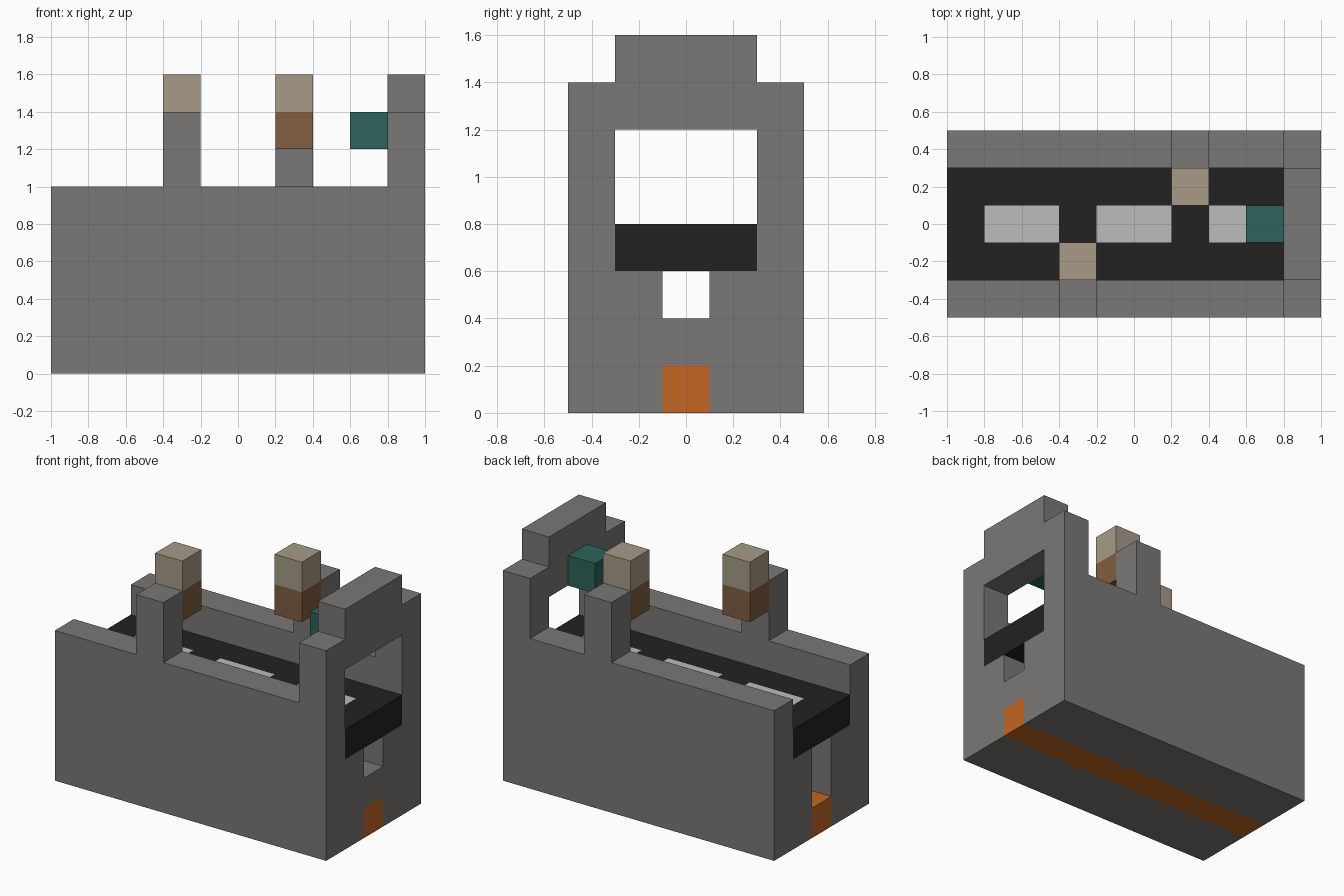
import bpy, bmesh
from mathutils import Vector

if "Cube" in bpy.data.objects:
    bpy.data.objects.remove(bpy.data.objects["Cube"])

U = 0.2                      # block size
NX, NY = 10, 5               # footprint in blocks


def srgb(h):
    def lin(c):
        c /= 255
        return c / 12.92 if c <= 0.04045 else ((c + 0.055) / 1.055) ** 2.4
    return tuple(lin(int(h[i:i + 2], 16)) for i in (0, 2, 4)) + (1,)


def material(name, h):
    m = bpy.data.materials.new(name)
    m.diffuse_color = srgb(h)
    m.use_nodes = True
    m.node_tree.nodes["Principled BSDF"].inputs["Base Color"].default_value = m.diffuse_color
    return m


stone = material("stone grey", "7A7876")
asphalt = material("asphalt black", "222222")
white = material("dash white", "BBBDBB")
tan = material("lamp tan", "A89B87")
brown = material("lamp brown", "815F40")
green = material("sign green", "2D635B")
orange = material("strip orange", "C26722")


def cells(*boxes):
    """All block cells in boxes given as (x0, x1, y0, y1, z0, z1)."""
    return {(x, y, z) for a, b, c, d, e, f in boxes
            for x in range(a, b) for y in range(c, d) for z in range(e, f)}


dashes = cells((1, 3, 2, 3, 3, 4), (4, 6, 2, 3, 3, 4), (7, 9, 2, 3, 3, 4))
parts = {
    "tunnel_body": (stone, cells(
        (0, 10, 0, 1, 0, 5), (0, 10, 4, 5, 0, 5),      # side walls
        (0, 10, 1, 2, 0, 3), (0, 10, 3, 4, 0, 3),      # fill beside channel
        (9, 10, 2, 3, 1, 2),                           # channel end stop
        (9, 10, 0, 1, 5, 7), (9, 10, 4, 5, 5, 7),      # gantry posts
        (9, 10, 1, 4, 6, 8),                           # gantry beam
        (3, 4, 0, 1, 5, 7), (6, 7, 4, 5, 5, 7))),      # lamp posts
    "road_deck": (asphalt, cells((0, 10, 1, 4, 3, 4)) - dashes),
    "lane_dashes": (white, dashes),
    "channel_strip": (orange, cells((0, 10, 2, 3, 0, 1))),
    "lamp_bases": (brown, cells((3, 4, 1, 2, 6, 7), (6, 7, 3, 4, 6, 7))),
    "lamp_caps": (tan, cells((3, 4, 1, 2, 7, 8), (6, 7, 3, 4, 7, 8))),
    "road_sign": (green, cells((8, 9, 2, 3, 6, 7))),
}
solid = set().union(*(c for _, c in parts.values()))


def build(name, mat, filled):
    """Make faces only where a block meets open space, then merge flat areas."""
    bm = bmesh.new()
    for cell in sorted(filled):
        centre = Vector(cell) + Vector((0.5, 0.5, 0.5))
        for axis in range(3):
            for s in (-1, 1):
                n = Vector((0, 0, 0))
                n[axis] = s
                if tuple(int(v) for v in Vector(cell) + n) in solid:
                    continue
                u = Vector((0, 0, 0))
                u[(axis + 1) % 3] = 0.5
                w = n.cross(u)
                mid = centre + n * 0.5
                bm.faces.new([bm.verts.new((mid + p - Vector((NX / 2, NY / 2, 0))) * U)
                              for p in (-u - w, u - w, u + w, -u + w)])
    bmesh.ops.remove_doubles(bm, verts=bm.verts[:], dist=1e-4)
    bmesh.ops.dissolve_limit(bm, angle_limit=0.02, verts=bm.verts[:], edges=bm.edges[:])
    me = bpy.data.meshes.new(name)
    bm.to_mesh(me)
    bm.free()
    me.materials.append(mat)
    bpy.context.collection.objects.link(bpy.data.objects.new(name, me))


for name, (mat, filled) in parts.items():
    build(name, mat, filled)
